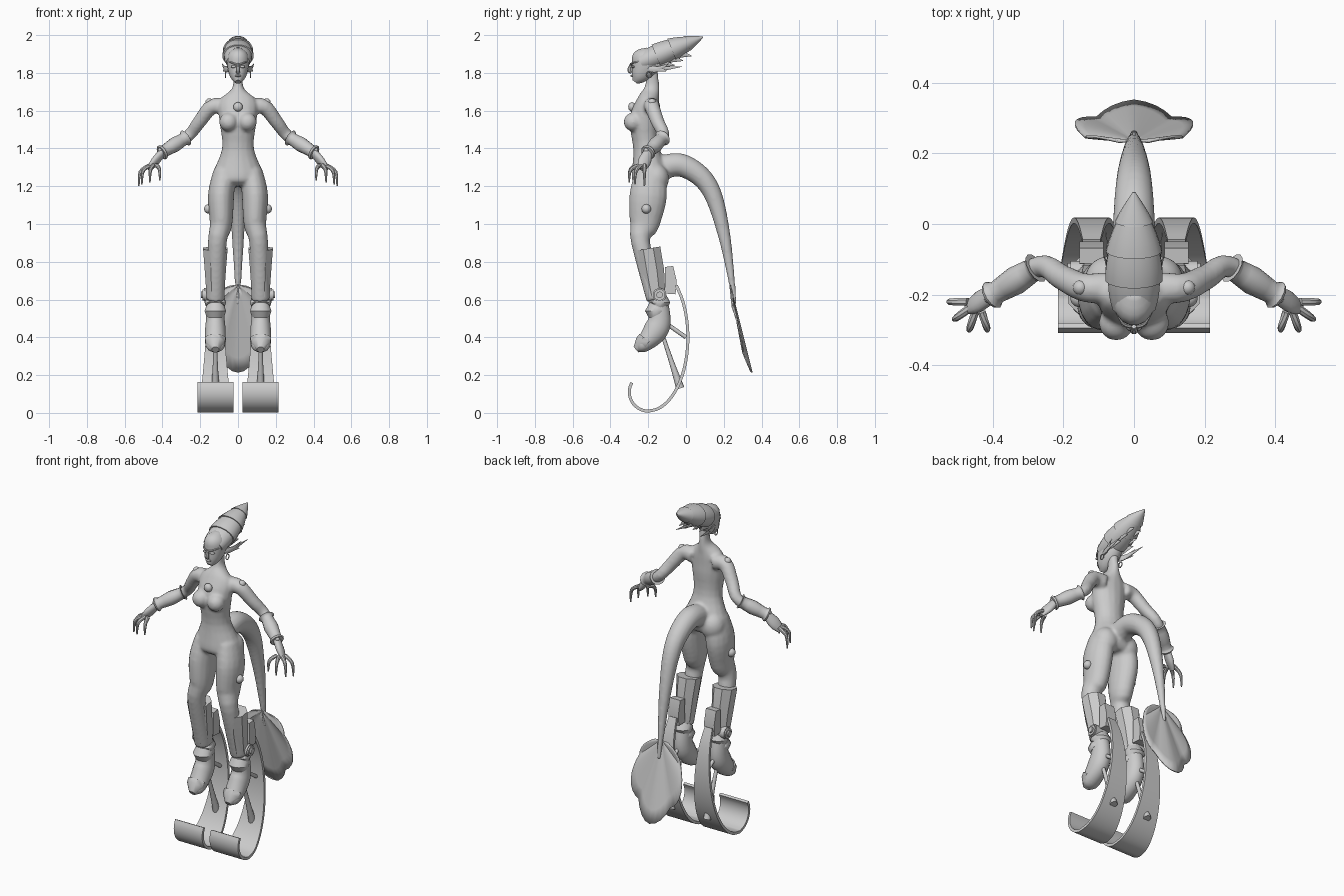
import bpy, bmesh, math
from mathutils import Vector, Matrix

cube = bpy.data.objects.get("Cube")
if cube:
    bpy.data.objects.remove(cube)

colour = (.6, .6, .6, 1)
grey = bpy.data.materials.new("plain grey")
grey.use_nodes = True
grey.diffuse_color = colour
grey.node_tree.nodes["Principled BSDF"].inputs["Base Color"].default_value = colour

ACROSS, FORWARD, UP = Vector((1, 0, 0)), Vector((0, 1, 0)), Vector((0, 0, 1))


def spline(points, steps):
    """Smooth curve through tuples of any length."""
    points = [Vector(p) for p in points]
    padded = [points[0]] + points + [points[-1]]
    curve = []
    for before, start, end, after in zip(padded, padded[1:], padded[2:], padded[3:]):
        for k in range(steps):
            t = k / steps
            ease = t * t * (3 - 2 * t)
            leave, arrive = t * (1 - t) ** 2, t * t * (t - 1)
            curve.append(start.lerp(end, ease) + (end - before) * leave / 2 + (after - start) * arrive / 2)
    return curve + [points[-1]]


def loft(bm, rows, ref=ACROSS, sides=16, steps=4):
    """Closed tube; each row is x, y, z, radius along ref, radius across it."""
    rows = spline(rows, steps)
    centres = [Vector(row[:3]) for row in rows]
    phase, grow = (math.pi / 4, math.sqrt(2)) if sides == 4 else (math.pi / sides, 1)
    rings = []
    for i, row in enumerate(rows):
        along = (centres[min(i + 1, len(rows) - 1)] - centres[max(i - 1, 0)]).normalized()
        u = (ref - along * ref.dot(along)).normalized()
        v = along.cross(u)
        angles = [math.tau * k / sides + phase for k in range(sides)]
        rings.append([bm.verts.new(centres[i] + grow * (u * math.cos(a) * row[3] + v * math.sin(a) * row[4]))
                      for a in angles])
    for low, high in zip(rings, rings[1:]):
        for k in range(sides):
            n = (k + 1) % sides
            bm.faces.new((low[k], low[n], high[n], high[k]))
    bm.faces.new(rings[0])
    bm.faces.new(rings[-1])


def upright(bm, x, rows, **options):
    """Loft whose centre line stays in the plane at x."""
    loft(bm, [(x, *row) for row in rows], **options)


def tube(bm, points, radius, **options):
    """Round tube; radius is a rule of the fraction travelled."""
    radii = [radius(i / (len(points) - 1)) for i in range(len(points))]
    loft(bm, [(*p, r, r) for p, r in zip(points, radii)], **options)


def ball(bm, centre, size):
    place = Matrix.Translation(centre) @ Matrix.Diagonal((*size, 1))
    bmesh.ops.create_icosphere(bm, subdivisions=3, radius=1, matrix=place)


def finish(name, bm, mirror=True):
    bmesh.ops.recalc_face_normals(bm, faces=bm.faces)
    mesh = bpy.data.meshes.new(name)
    bm.to_mesh(mesh)
    bm.free()
    mesh.materials.append(grey)
    ob = bpy.data.objects.new(name, mesh)
    bpy.context.collection.objects.link(ob)
    bpy.ops.object.select_all(action='DESELECT')
    ob.select_set(True)
    bpy.context.view_layer.objects.active = ob
    bpy.ops.object.shade_smooth_by_angle(angle=math.radians(40))
    if mirror:
        ob.modifiers.new("mirror", 'MIRROR').use_mirror_merge = False
    return ob


# Joints shared by several parts
LEG = .12
shoulder, elbow, wrist = Vector((.14, -.18, 1.62)), Vector((.27, -.12, 1.46)), Vector((.4, -.2, 1.38))

# Body: limbs of one side copied to the other, then trunk and tail, fused into one skin
bm = bmesh.new()
loft(bm, [(.07, -.19, 1.28, .06, .08), (.09, -.2, 1.15, .07, .1), (.09, -.22, 1, .06, .08),
          (.11, -.24, .9, .05, .05), (LEG, -.16, .6, .05, .05)])
collar = shoulder - ACROSS * .07
tube(bm, [collar, shoulder, shoulder.lerp(elbow, .5), elbow, wrist], lambda t: .046 - .02 * t, ref=FORWARD)
ball(bm, (.05, -.28, 1.54), (.05, .05, .05))
ball(bm, (.07, -.16, 1.24), (.07, .07, .08))
twin = bmesh.ops.duplicate(bm, geom=bm.verts[:] + bm.edges[:] + bm.faces[:])["geom"]
for part in twin:
    if isinstance(part, bmesh.types.BMVert):
        part.co.x *= -1
upright(bm, 0, [(-.19, 1.2, .1, .07), (-.19, 1.25, .14, .1), (-.21, 1.4, .085, .07), (-.22, 1.55, .1, .08),
                (-.2, 1.65, .1, .06), (-.18, 1.72, .03, .04), (-.18, 1.82, .03, .03)])
tail_line = [(-.15, 1.29), (-.02, 1.31), (.12, 1.2), (.2, .95), (.26, .57)]
tube(bm, [(0, *p) for p in tail_line], lambda t: .055 * (1 - t * t) + .01, steps=8)
body = finish("body", bm, mirror=False)
skin = body.modifiers.new("fuse", 'REMESH')
skin.mode = 'VOXEL'
skin.voxel_size = .009
skin.use_smooth_shade = True
relax = body.modifiers.new("relax", 'SMOOTH')
relax.factor = .5
relax.iterations = 5

# Hands: flat palm and a fan of curled fingers
bm = bmesh.new()
palm = Vector((.44, -.22, 1.33))
loft(bm, [(*wrist, .025, .02), (*palm, .035, .02), (*palm.lerp(wrist, -.8), .02, .01)], ref=FORWARD - ACROSS / 2)
for k in range(4):
    a = -k * math.radians(36)
    spread = Vector((math.cos(a), math.sin(a), 0))
    base = palm + spread * .03 - UP * .02
    tip = palm + spread * .085 - UP * (.13 - .01 * k)
    knuckle = base.lerp(tip, .5) + spread * .02 + UP * .02
    tube(bm, [base, knuckle, tip], lambda t: .012 - .008 * t * t, sides=8, ref=FORWARD)
finish("hands", bm)

# Forearm guards with flared rims
bm = bmesh.new()
tube(bm, [elbow.lerp(wrist, f) for f in (.06, .15, .5, .9, 1, 1.05)],
     lambda t: .036 + .02 * (t - .5) ** 2 + .004 * math.cos(t * math.pi * 5), ref=FORWARD, sides=12, steps=2)
finish("forearm_guards", bm)

# Boots: faceted cuffs, ankle straps, feet and toe caps
bm = bmesh.new()
upright(bm, LEG, [(-.2, .87, .07, .07), (-.18, .75, .06, .07), (-.16, .62, .05, .055)], sides=8, steps=1)
finish("boot_cuffs", bm)
bm = bmesh.new()
for height, shift in ((.585, .01), (.54, -.01)):
    centre = Vector((LEG, -.15, height))
    tube(bm, [centre + UP * .02, centre + FORWARD * shift, centre - UP * .02],
         lambda t: .05 + .008 * math.sin(t * math.pi), steps=1)
finish("ankle_straps", bm)
bm = bmesh.new()
upright(bm, LEG, [(-.15, .63, .045, .045), (-.14, .5, .05, .06), (-.165, .43, .055, .065),
                  (-.23, .355, .05, .04), (-.255, .33, .02, .01)])
finish("feet", bm)
bm = bmesh.new()
upright(bm, LEG, [(-.21, .39, .06, .05), (-.23, .365, .055, .05), (-.265, .335, .02, .02)], sides=8, steps=1)
finish("toe_caps", bm)

# Round stepped hubs on the outer ankles
bm = bmesh.new()
for inner, outer, size in ((.13, .18, .036), (.18, .188, .03), (.18, .196, .017)):
    tube(bm, [(x, -.14, .625) for x in (inner, outer)], lambda t: size, ref=FORWARD, steps=1)
finish("ankle_hubs", bm)

# Heel posts, curled runners and their struts
bm = bmesh.new()
upright(bm, LEG, [(-.09, .775, .034, .022), (-.08, .7, .034, .03), (-.085, .63, .034, .03)], sides=4, steps=1)
finish("heel_posts", bm)
bm = bmesh.new()
path = []
for step in range(18):
    t = step / 17
    a = math.radians(45 - 255 * t)
    # A tall oval arc behind, then a tight curl in front
    centre, reach, rise = (.4, .21, .39) if math.cos(a) > 0 else (.11, .1, .1)
    path.append((reach * math.cos(a) - .2, centre + rise * math.sin(a), .025 + .07 * min(1, 2 * t), .008))
upright(bm, LEG, path, sides=4)
finish("runners", bm)
bm = bmesh.new()
tube(bm, [(LEG, -.13, .43), (LEG, -.08, .28), (LEG, -.03, .13)], lambda t: .01 + .012 * t * t, sides=10)
tube(bm, [(LEG, -.1, .47), (LEG, 0, .4)], lambda t: .011, sides=10, steps=1)
finish("runner_struts", bm)

# Tail fin: ribbed oval fan
bm = bmesh.new()
rows, columns, lobes = 6, 40, 5
grid = []
for i in range(columns + 1):
    f = i / columns
    a = (2 * f - 1) * math.radians(82)
    swell = abs(math.sin(f * lobes * math.pi))
    reach = .45 * math.cos(a) / (1 + math.sin(a) ** 2) * (.9 + .1 * swell) + .015
    line = []
    for j in range(rows + 1):
        part = max(j / rows, .01)
        x, drop = reach * part * math.sin(a), reach * part * math.cos(a)
        line.append(bm.verts.new((x, .236 + .22 * drop - .1 * abs(x) + .014 * swell * part, .68 - drop)))
    grid.append(line)
for left, right in zip(grid, grid[1:]):
    for j in range(rows):
        bm.faces.new((left[j], right[j], right[j + 1], left[j + 1]))
fin = finish("tail_fin", bm, mirror=False)
fin.modifiers.new("thickness", 'SOLIDIFY').thickness = .007

# Head with nose and lips
bm = bmesh.new()
upright(bm, 0, [(-.27, 1.752, .016, .016), (-.25, 1.78, .04, .045), (-.22, 1.83, .057, .075),
                (-.2, 1.88, .06, .08), (-.18, 1.92, .03, .03)])
upright(bm, 0, [(-.29, 1.85, .007, .006), (-.3, 1.815, .012, .012), (-.29, 1.8, .01, .006)], sides=8)
ball(bm, (0, -.285, 1.785), (.017, .009, .006))
finish("head", bm, mirror=False)
bm = bmesh.new()
ball(bm, (.024, -.28, 1.833), (.014, .012, .007))
tube(bm, [(.01, -.29, 1.845), (.03, -.283, 1.853), (.05, -.25, 1.86)], lambda t: .006 - .003 * t, sides=8, ref=UP)
finish("eyes_and_brows", bm)

# Swept crest of four overlapping plates
root, peak = Vector((0, -.24, 1.855)), Vector((0, .09, 1.99))
for k in range(4):
    bm = bmesh.new()
    plate = []
    for step in range(6):
        t = step / 5
        f = min(1, k / 4 + .35 * t)
        bulge = .076 * (1 - ((f - .35) / .65) ** 2) * (1.06 - .15 * t) + .004
        plate.append((*root.lerp(peak, f), bulge, bulge * .8))
        if f == 1:
            break
    loft(bm, plate, steps=2)
    finish("crest_plate_" + "abcd"[k], bm, mirror=False)

# Ragged spikes under the crest and swept ears
bm = bmesh.new()
for k in range(3):
    start = Vector((.045 - .01 * k, .045 * k - .16, 1.855 + .025 * k))
    loft(bm, [(*start, .01, .03), (*(start + FORWARD * .1 - UP * .015), .001, .002)], sides=6, steps=1)
finish("crest_spikes", bm)
bm = bmesh.new()
for tip in ((.08, -.02, 1.833), (.085, -.09, 1.85), (.08, -.1, 1.81)):
    loft(bm, [(.05, -.2, 1.82, .006, .015), (.066, -.15, 1.82, .006, .015), (*tip, .001, .001)], sides=8)
finish("ears", bm)

# Earrings
bm = bmesh.new()
hoop = [(.066, .014 * math.cos(a) - .195, 1.79 + .016 * math.sin(a))
        for a in (math.tau * k / 12 for k in range(13))]
tube(bm, hoop, lambda t: .003, sides=6, steps=1)
finish("earrings", bm)

# Round studs on chest, shoulders, wrists and thighs
bm = bmesh.new()
ball(bm, (0, -.286, 1.62), (.025, .02, .025))
finish("chest_stud", bm, mirror=False)
studs = {"shoulder": (shoulder + (ACROSS + UP * 2) * .012, .021),
         "wrist": (wrist + (ACROSS - FORWARD + UP) * .01, .014),
         "thigh": (Vector((.155, -.21, 1.08)), .025)}
for name, (centre, size) in studs.items():
    bm = bmesh.new()
    ball(bm, centre, (size, size, size))
    finish(name + "_studs", bm)
